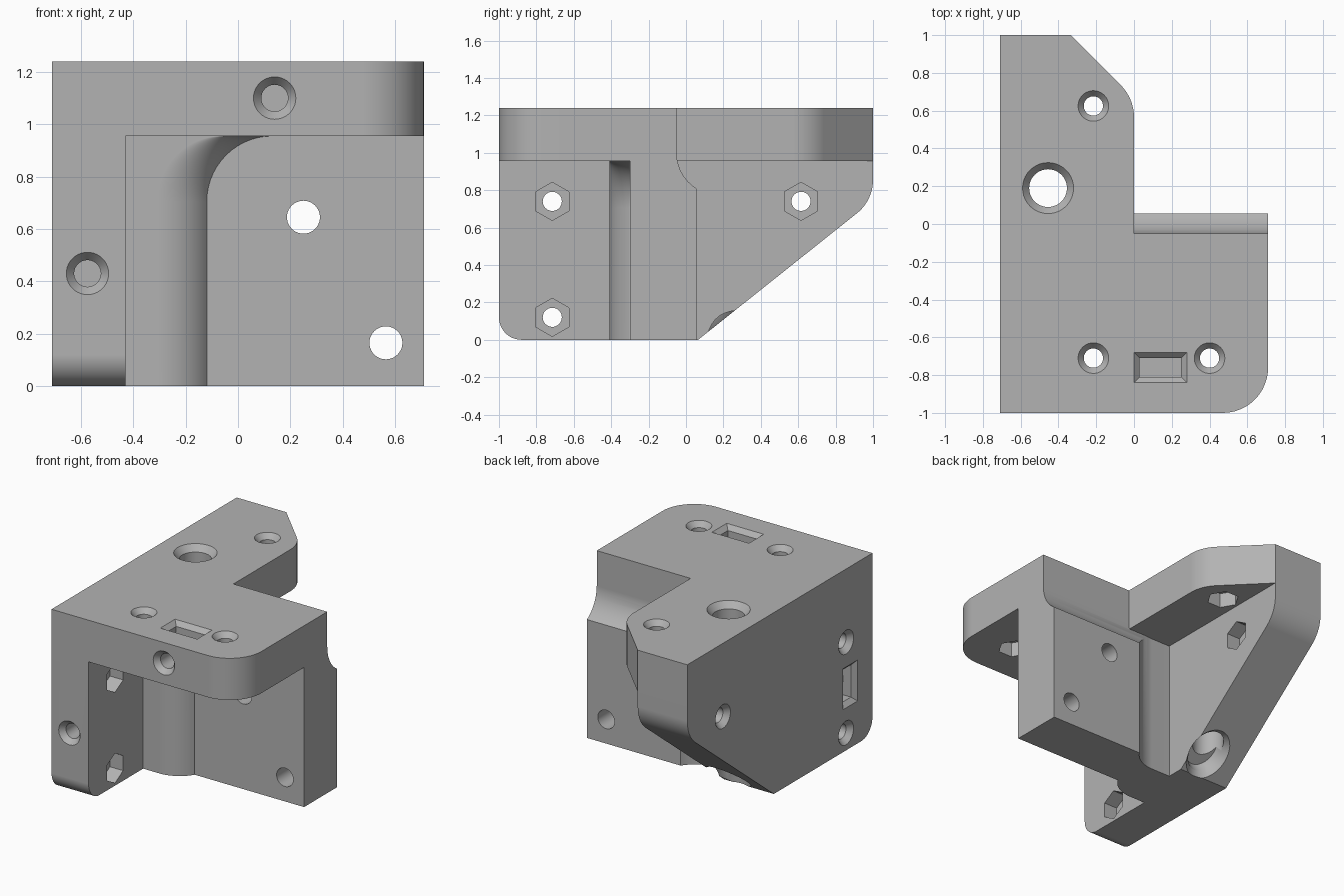
import bpy, bmesh
from math import sin, cos, pi, radians, atan2
from mathutils import Vector, Matrix

cube = bpy.data.objects.get("Cube")
if cube:
    bpy.data.objects.remove(cube, do_unlink=True)

grey = bpy.data.materials.new("grey plastic")
grey.use_nodes = True
grey.diffuse_color = (0.45, 0.45, 0.45, 1)
grey.node_tree.nodes["Principled BSDF"].inputs["Base Color"].default_value = (0.45, 0.45, 0.45, 1)

LEFT, RIGHT, BACK, FRONT, TOP = -0.71, 0.71, 1.0, -1.0, 1.24
PLATE = 0.955                       # underside of the top plate
WALL_F, WALL_B = -0.3, -0.05        # core of the cross wall
RIB = -0.335                        # inner face of the rear rib
SIDE = -0.43                        # inner face of the front side plate


def place(axis, t, u, v):
    return {"X": (t, u, v), "Y": (u, t, v), "Z": (u, v, t)}[axis]


def loft(name, axis, layers):
    """Closed solid through (position, outline) layers of equal point count."""
    bm = bmesh.new()
    rings = [[bm.verts.new(place(axis, t, *p)) for p in pts] for t, pts in layers]
    n = len(rings[0])
    for a, b in zip(rings, rings[1:]):
        for i in range(n):
            bm.faces.new((a[i], a[(i + 1) % n], b[(i + 1) % n], b[i]))
    bm.faces.new(rings[0])
    bm.faces.new(rings[-1])
    bmesh.ops.recalc_face_normals(bm, faces=bm.faces)
    mesh = bpy.data.meshes.new(name)
    bm.to_mesh(mesh)
    bm.free()
    mesh.materials.append(grey)
    ob = bpy.data.objects.new(name, mesh)
    bpy.context.collection.objects.link(ob)
    return ob


def prism(name, axis, a, b, pts):
    return loft(name, axis, [(a, pts), (b, pts)])


def rect(u0, u1, v0, v1):
    return [(u0, v0), (u1, v0), (u1, v1), (u0, v1)]


def ring(c, r, n=40, start=0.0):
    return [(c[0] + r * cos(start + 2 * pi * i / n), c[1] + r * sin(start + 2 * pi * i / n)) for i in range(n)]


def rounded(corners, steps=12):
    """Outline whose corners (u, v, tangent length) are filleted with arcs."""
    out = []
    for i, (u, v, d) in enumerate(corners):
        p = Vector((u, v))
        if d == 0:
            out.append((u, v))
            continue
        e0 = (Vector(corners[i - 1][:2]) - p).normalized()
        e1 = (Vector(corners[(i + 1) % len(corners)][:2]) - p).normalized()
        half = e0.angle(e1) / 2
        r = d * sin(half) / cos(half)
        c = p + (e0 + e1).normalized() * (d / cos(half))
        s, e = p + e0 * d - c, p + e1 * d - c
        a0, sweep = atan2(s.y, s.x), atan2(s.x * e.y - s.y * e.x, s.dot(e))
        out += [(c.x + r * cos(a0 + sweep * k / steps), c.y + r * sin(a0 + sweep * k / steps))
                for k in range(steps + 1)]
    return out


# Plates and core wall
side_outline = rounded([(FRONT, 0, 0.12), (0.065, 0, 0), (BACK, 0.745, 0.11), (BACK, TOP, 0), (FRONT, TOP, 0)])
rib_outline = rounded([(-0.2, 0, 0), (0.065, 0, 0), (BACK, 0.745, 0.11), (BACK, TOP, 0), (-0.2, TOP, 0)])
top_outline = rounded([(LEFT, FRONT, 0), (RIGHT, FRONT, 0.24), (RIGHT, WALL_B, 0), (0, WALL_B, 0),
                       (0, 0.665, 0.1), (RIB, BACK, 0), (LEFT, BACK, 0)])
body = prism("corner_bracket", "X", LEFT, SIDE, side_outline)
solids = [prism("rear_rib", "X", LEFT, RIB, rib_outline),
          prism("top_plate", "Z", PLATE, TOP, top_outline),
          prism("cross_wall", "Y", WALL_F, WALL_B, rect(LEFT, RIGHT, 0, TOP))]

# Swelling on the wall front and stepped panel on its back share one curve
CURVE, SWEEP, STEPS = 0.225, radians(58), 12
swell, panel = [], [(WALL_B - 0.05, rect(-0.19, RIGHT, 0, 1.0))]
for k in range(STEPS + 1):
    a = SWEEP * k / STEPS
    along, depth = CURVE * sin(a), CURVE * (1 - cos(a))
    x = -0.31 + along
    arc = [(x + 0.25 - 0.25 * cos(b), PLATE - 0.25 + 0.25 * sin(b))
           for b in (pi / 2 * j / 14 for j in range(15))]
    swell.append((-0.41 + depth, [(-0.6, 0), (x, 0)] + arc + [(x + 0.25, 1.05), (-0.6, 1.05)]))
    panel.append((WALL_B + depth, rect(-0.19 + along, RIGHT, 0, 1.0 - along)))
swell.append((WALL_F + 0.05, swell[-1][1]))
solids += [loft("wall_swelling", "Y", swell), loft("back_panel", "Y", panel)]


# Cutters
def screw_hole(axis, c, mouth, end, r=0.051, flare=0.03):
    """Round hole with a softly flared mouth, running from mouth to end."""
    s = 1 if end > mouth else -1
    layers = [(mouth - s * 0.05, ring(c, r + flare))]
    for k in range(9):
        a = pi / 2 * k / 8
        layers.append((mouth + s * flare * sin(a) * 1.2, ring(c, r + flare * (1 - sin(a)) if k == 0 else
                                                             r + flare * (1 - cos(pi / 2 - a)))))
    layers.append((end, ring(c, r)))
    return loft("screw_hole", axis, layers)


def nut_pocket(axis, c, face, start):
    return prism("nut_pocket", axis, face - 0.1 if axis == "X" else face - 0.05,
                 face + 0.05 if axis == "X" else face + 0.1, ring(c, 0.102, 6, start))


def nut_slot(axis, mouth, inward, c, hu, hv):
    def size(g):
        return rect(c[0] - hu - g, c[0] + hu + g, c[1] - hv - g, c[1] + hv + g)
    return loft("nut_slot", axis, [(mouth - inward * 0.03, size(0.03)), (mouth, size(0.03)),
                                   (mouth + inward * 0.03, size(0)), (mouth + inward * 0.2, size(0))])


cutters = []
for y, z, face in ((-0.715, 0.74, SIDE), (-0.715, 0.12, SIDE), (0.615, 0.74, RIB)):
    cutters += [screw_hole("X", (y, z), LEFT, -0.2), nut_pocket("X", (y, z), face, pi / 2)]
for c in ((-0.215, 0.625), (-0.215, -0.71), (0.4, -0.71)):
    cutters += [screw_hole("Z", c, TOP, 0.85), nut_pocket("Z", c, PLATE, 0)]
for c in ((0.14, 1.1), (-0.575, 0.43)):
    cutters.append(screw_hole("Y", c, FRONT, -0.55))
for c in ((0.25, 0.645), (0.565, 0.165)):
    cutters.append(prism("wall_hole", "Y", -0.45, 0.2, ring(c, 0.063)))
cutters.append(nut_slot("Z", TOP, -1, (0.14, -0.76), 0.11, 0.05))
cutters.append(nut_slot("X", LEFT, 1, (-0.76, 0.43), 0.05, 0.11))

# Large vertical hole, flared where it leaves the sloping edge
cutters.append(screw_hole("Z", (-0.455, 0.19), TOP, -0.2, 0.1, 0.035))
flare = loft("slope_flare", "Z", [(-0.1, ring((0, 0), 0.1)), (-0.04, ring((0, 0), 0.112)),
                                  (0, ring((0, 0), 0.14)), (0.05, ring((0, 0), 0.16))])
flare.data.transform(Matrix.Translation((-0.455, 0.19, 0.1)) @
                     Matrix.Rotation(pi + atan2(0.745, 0.935), 4, "X") @ Matrix.Diagonal((1, 1.25, 1, 1)))
cutters.append(flare)

# Join the solids, cut the openings and bake the result
for operation, group in (("UNION", solids), ("DIFFERENCE", cutters)):
    for ob in group:
        m = body.modifiers.new(ob.name, "BOOLEAN")
        m.operation, m.solver, m.object = operation, "EXACT", ob
        ob.hide_render = True
bpy.context.view_layer.update()
baked = bpy.data.meshes.new_from_object(body.evaluated_get(bpy.context.evaluated_depsgraph_get()))
body.modifiers.clear()
body.data = baked
baked.materials.clear()
baked.materials.append(grey)
for poly in baked.polygons:
    poly.material_index = 0
for ob in solids + cutters:
    bpy.data.objects.remove(ob, do_unlink=True)

# Smooth curves, crisp edges
bpy.ops.object.select_all(action="DESELECT")
body.select_set(True)
bpy.context.view_layer.objects.active = body
bpy.ops.object.shade_smooth_by_angle(angle=radians(25))
weighted = body.modifiers.new("flat_face_normals", "WEIGHTED_NORMAL")
weighted.keep_sharp = True
